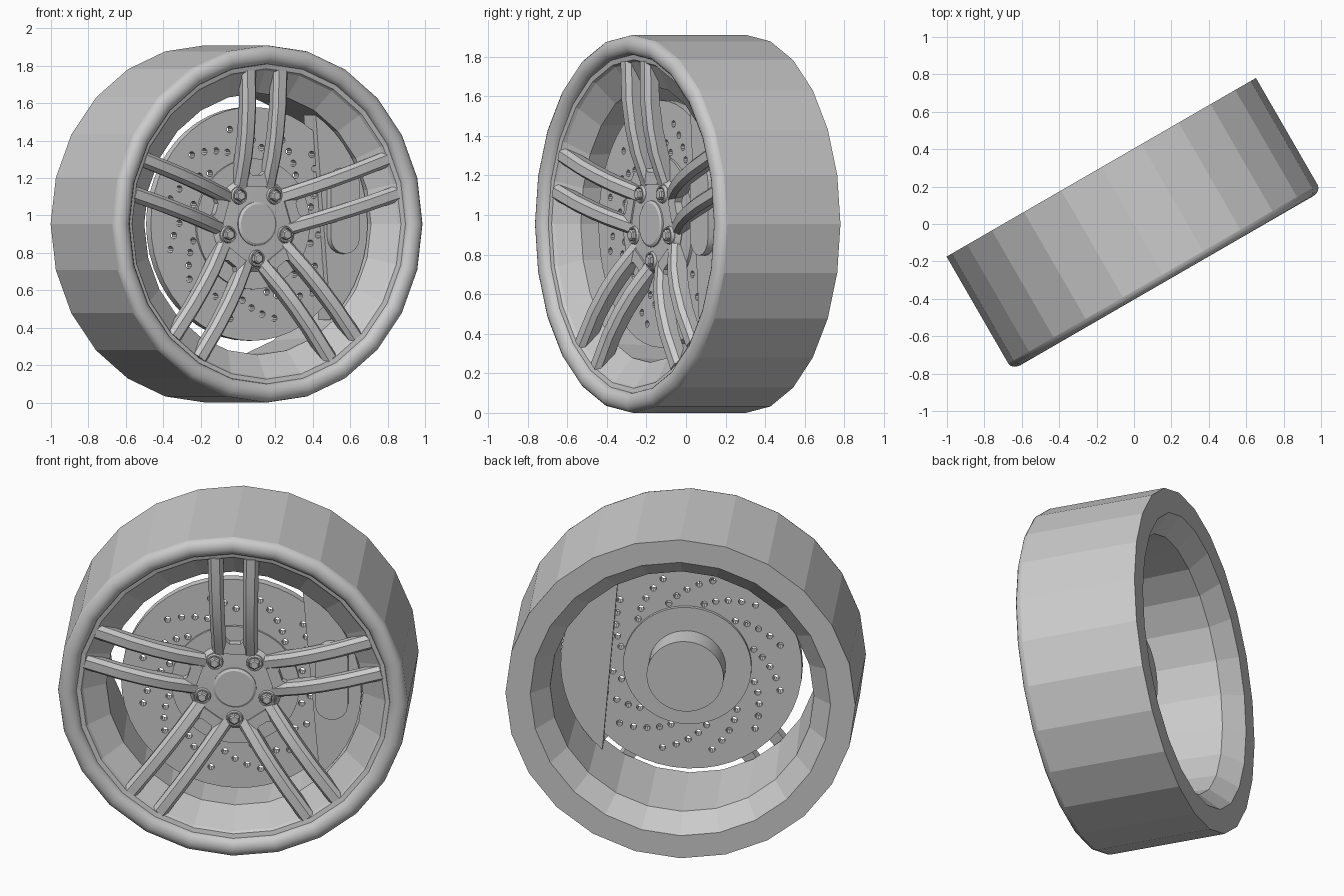
import bpy, bmesh, math
from mathutils import Matrix

cube = bpy.data.objects.get("Cube")
if cube:
    bpy.data.objects.remove(cube, do_unlink=True)

# The wheel is built around the y axis, then turned and raised as a whole
WORLD = Matrix.Translation((0, 0, 0.955)) @ Matrix.Rotation(math.radians(30), 4, 'Z')

metal = bpy.data.materials.new("grey_metal")
metal.use_nodes = True
metal.diffuse_color = (0.6, 0.6, 0.6, 1)
metal.node_tree.nodes["Principled BSDF"].inputs["Base Color"].default_value = metal.diffuse_color


def finish(name, bm, smooth_angle=None):
    bmesh.ops.remove_doubles(bm, verts=bm.verts, dist=1e-5)
    bmesh.ops.recalc_face_normals(bm, faces=bm.faces)
    mesh = bpy.data.meshes.new(name)
    bm.to_mesh(mesh)
    bm.free()
    mesh.materials.append(metal)
    ob = bpy.data.objects.new(name, mesh)
    bpy.context.collection.objects.link(ob)
    ob.matrix_world = WORLD
    if smooth_angle:
        smooth(ob, smooth_angle)
    return ob


def smooth(ob, angle):
    bpy.ops.object.select_all(action='DESELECT')
    ob.select_set(True)
    bpy.context.view_layer.objects.active = ob
    bpy.ops.object.shade_smooth_by_angle(angle=math.radians(angle))


def loft(bm, rings, closed=False, caps=False):
    """Skin between rings of points; returns the faces made for each gap."""
    rows = [[bm.verts.new(p) for p in ring] for ring in rings]
    gaps = []
    count = len(rows) if closed else len(rows) - 1
    n = len(rows[0])
    for i in range(count):
        a, b = rows[i], rows[(i + 1) % len(rows)]
        gaps.append([bm.faces.new((a[j], a[(j + 1) % n], b[(j + 1) % n], b[j]))
                     for j in range(n)])
    if caps:
        bm.faces.new(rows[0])
        bm.faces.new(rows[-1])
    return gaps


def circle(r, y, n, cx=0, cz=0):
    turn = 2 * math.pi / n
    return [(cx + r * math.sin(turn * k), y, cz + r * math.cos(turn * k)) for k in range(n)]


def turned(bm, profile, n, cx=0, cz=0):
    loft(bm, [circle(r, y, n, cx, cz) for r, y in profile], caps=True)


def lathe(name, profile, n=48, cx=0, cz=0):
    bm = bmesh.new()
    turned(bm, profile, n, cx, cz)
    return finish(name, bm, 30)


def prism(name, outline, y0, y1):
    bm = bmesh.new()
    loft(bm, [[(x, y, z) for x, z in outline] for y in (y0, y1)], caps=True)
    return finish(name, bm, 30)


# Tyre and barrel: faceted ring with a soft front lip
LIP = [(0.905 + 0.05 * math.cos(a), -0.31 - 0.04 * math.sin(a))
       for a in [math.pi * k / 8 for k in range(9)]]
profile = [(0.82, 0.35), (0.955, 0.35)] + LIP + [(0.83, -0.305), (0.82, -0.29),
                                                 (0.70, -0.21), (0.72, 0.25)]
bm = bmesh.new()
gaps = loft(bm, [circle(r, y, 24) for r, y in profile], closed=True)
for gap in gaps[2:2 + len(LIP) - 1]:
    for f in gap:
        f.smooth = True
finish("tyre_and_barrel", bm)

# Drilled brake disc, twelve swept rows of five holes
disc = lathe("brake_disc", [(0.625, -0.15), (0.625, -0.10)])
bm = bmesh.new()
for row in range(12):
    for k in range(5):
        r = 0.375 + 0.037 * k
        a = math.radians(30 * row + 14 + 7.8 * k)
        turned(bm, [(0.018, -0.2), (0.018, -0.05)], 10, r * math.cos(a), r * math.sin(a))
cutter = finish("hole_cutter", bm)
cutter.hide_render = True
cut = disc.modifiers.new("holes", 'BOOLEAN')
cut.object = cutter
cut.operation = 'DIFFERENCE'
cut.solver = 'EXACT'
bpy.context.view_layer.update()
bpy.context.view_layer.objects.active = disc
bpy.ops.object.modifier_apply(modifier=cut.name)
bpy.data.objects.remove(cutter, do_unlink=True)
smooth(disc, 30)

# Disc centre and axle
lathe("disc_hat", [(0.35, -0.165), (0.35, -0.08)])
lathe("axle_hub", [(0.21, -0.17), (0.21, 0.06)])

# Brake caliper: slab following the disc edge, with a piston housing
arc = [math.radians(57.5 - 105.5 * k / 16) for k in range(17)]
prism("caliper", [(0.69 * math.cos(a), 0.69 * math.sin(a)) for a in arc], -0.19, -0.06)
capsule = []
for side, cz in ((1, 0.21), (-1, -0.07)):
    for k in range(9):
        a = math.pi * k / 8
        capsule.append((0.53 + side * 0.09 * math.cos(a), cz + side * 0.09 * math.sin(a)))
prism("caliper_piston", capsule, -0.23, -0.18)

# Hub with centre cap
lathe("hub", [(0.12, -0.20), (0.235, -0.195), (0.255, -0.17), (0.21, -0.10)], 40)
lathe("centre_cap", [(0.105, -0.215), (0.118, -0.207), (0.118, -0.18)], 32)

# Twin spokes: (distance from centre, front depth, thickness)
PATH = [(0.18, -0.193, 0.08), (0.26, -0.225, 0.09), (0.36, -0.262, 0.09),
        (0.48, -0.29, 0.085), (0.62, -0.308, 0.08), (0.82, -0.312, 0.075)]


def spoke_bar(bm, side, turn):
    rings = []
    for r, front, depth in PATH:
        t = (r - 0.18) / 0.64
        inner, outer = 0.045 + 0.01 * t, 0.125 + 0.015 * t
        mid, w = side * (inner + outer) / 2, (outer - inner) / 2
        section = [(-w * 0.8, front + depth), (w * 0.8, front + depth), (w, front + 0.025),
                   (w * 0.55, front), (-w * 0.55, front), (-w, front + 0.025)]
        rings.append([turn @ Matrix.Translation((mid + x, y, r)).translation
                      for x, y in section])
    loft(bm, rings, caps=True)


for i in range(5):
    turn = Matrix.Rotation(math.radians(72 * i), 4, 'Y')
    bm = bmesh.new()
    for side in (-1, 1):
        spoke_bar(bm, side, turn)
    finish("twin_spoke_%d" % (i + 1), bm, 25)

    # Web closing the slot at the hub end of each pair
    bm = bmesh.new()
    web = [(-0.06, 0.2), (-0.06, 0.29), (-0.03, 0.262), (0.03, 0.262), (0.06, 0.29), (0.06, 0.2)]
    loft(bm, [[turn @ Matrix.Translation((x, y, z)).translation for x, z in web]
              for y in (-0.205, -0.13)], caps=True)
    finish("spoke_web_%d" % (i + 1), bm)

    # Wheel bolt in a raised collar
    a = math.radians(72 * i + 36)
    cx, cz = 0.185 * math.sin(a), 0.185 * math.cos(a)
    bm = bmesh.new()
    collar = [(0.034, -0.18), (0.036, -0.213), (0.043, -0.213), (0.05, -0.18)]
    loft(bm, [circle(r, y, 20, cx, cz) for r, y in collar], closed=True)
    finish("bolt_collar_%d" % (i + 1), bm, 30)
    lathe("wheel_bolt_%d" % (i + 1), [(0.022, -0.228), (0.03, -0.222), (0.03, -0.18)], 6, cx, cz)
